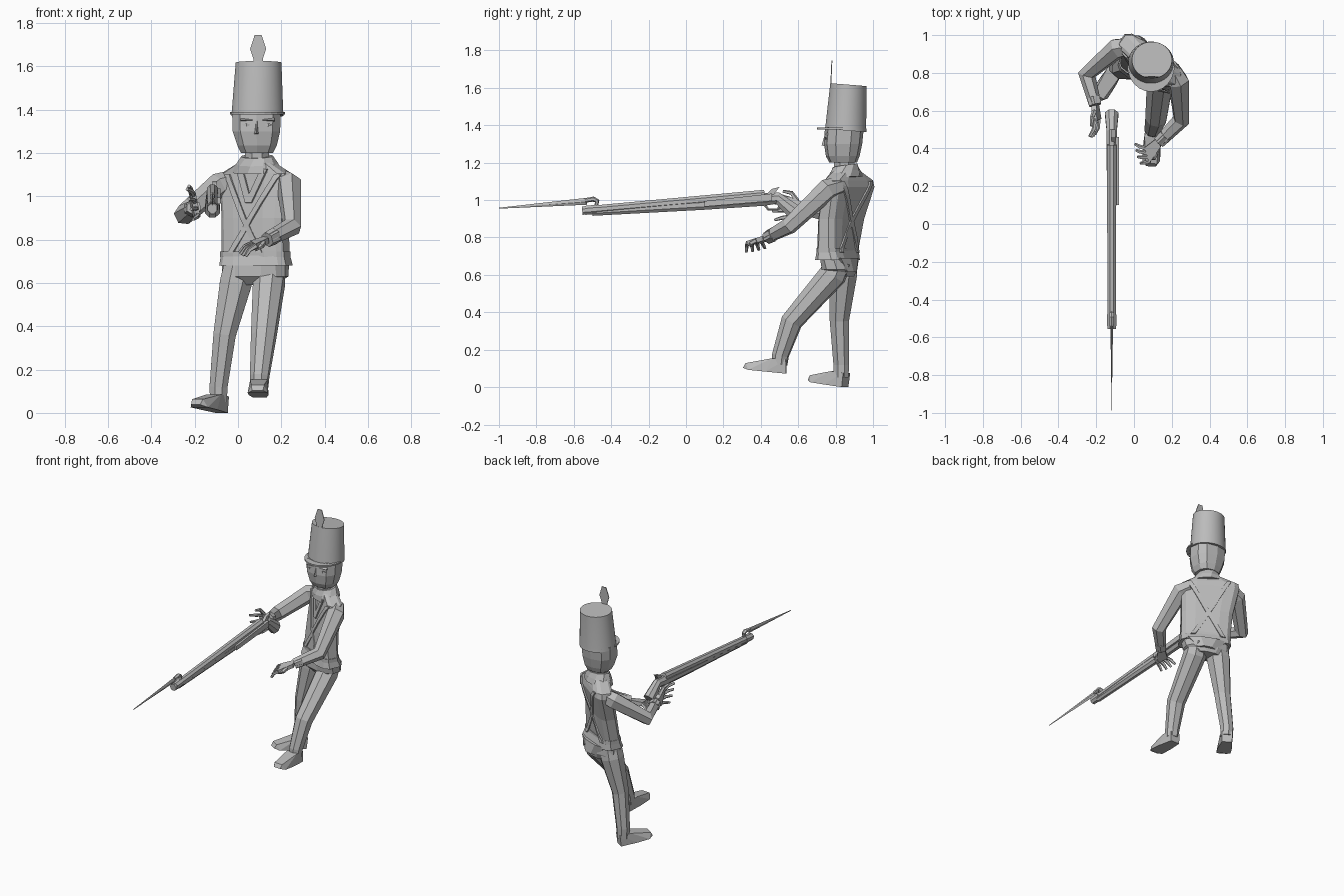
import bpy, bmesh, math
from mathutils import Vector as V
from mathutils.bvhtree import BVHTree

cube = bpy.data.objects.get("Cube")
if cube:
    bpy.data.objects.remove(cube)

grey = bpy.data.materials.new("plain grey")
grey.use_nodes = True
colour = (0.5, 0.5, 0.5, 1)
grey.diffuse_color = colour
grey.node_tree.nodes["Principled BSDF"].inputs["Base Color"].default_value = colour


def finish(name, bm):
    bmesh.ops.recalc_face_normals(bm, faces=bm.faces[:])
    me = bpy.data.meshes.new(name)
    bm.to_mesh(me)
    bm.free()
    me.materials.append(grey)
    ob = bpy.data.objects.new(name, me)
    bpy.context.collection.objects.link(ob)
    return ob


def thicken(ob, thick):
    m = ob.modifiers.new("thickness", 'SOLIDIFY')
    m.thickness, m.offset = thick, 0


def skin(name, rings):
    """Bridge rings of points and cap both ends."""
    bm = bmesh.new()
    loops = [[bm.verts.new(p) for p in r] for r in rings]
    n = len(loops[0])
    for a, b in zip(loops, loops[1:]):
        for i in range(n):
            j = (i + 1) % n
            bm.faces.new((a[i], a[j], b[j], b[i]))
    bm.faces.new(loops[0])
    bm.faces.new(loops[-1])
    return finish(name, bm)


def loft(name, rings, n=10, power=1.0):
    """Stack of ovals: x, y, z, half width, half depth, turn, forward slope."""
    out = []
    for x, y, z, rx, ry, turn, slope in rings:
        ring = []
        for i in range(n):
            a = math.tau * (i + 0.5) / n
            c, s = math.cos(a), math.sin(a)
            px = rx * math.copysign(abs(c) ** power, c)
            py = ry * math.copysign(abs(s) ** power, s)
            t = math.radians(turn)
            ring.append(V((x + px * math.cos(t) - py * math.sin(t),
                           y + px * math.sin(t) + py * math.cos(t), z + slope * py)))
        out.append(ring)
    return skin(name, out)


def tube(name, pts, radii, n=6, flat=1.0):
    """Tapered limb along a path, each ring turned with the path."""
    pts = [V(p) for p in pts]
    dirs = [(b - a).normalized() for a, b in zip(pts, pts[1:])]
    dirs.append(dirs[-1])
    q, prev, rings = dirs[0].to_track_quat('Z', 'Y'), dirs[0], []
    for i, (p, r) in enumerate(zip(pts, radii)):
        d = (dirs[i] + dirs[max(i - 1, 0)]).normalized()
        q = prev.rotation_difference(d) @ q
        prev = d
        rings.append([p + q @ V((r * flat * math.cos(a), r * math.sin(a), 0))
                      for a in (math.tau * (k + 0.5) / n for k in range(n))])
    return skin(name, rings)


def hull(name, pts):
    bm = bmesh.new()
    for p in pts:
        bm.verts.new(p)
    bmesh.ops.convex_hull(bm, input=bm.verts[:])
    return finish(name, bm)


def plate(name, pts, thick):
    """Flat polygon given thickness."""
    bm = bmesh.new()
    bm.faces.new([bm.verts.new(p) for p in pts])
    thicken(finish(name, bm), thick)


# Torso, twisted towards its right, with hips, belt and coat tail
torso = loft("jacket", [
    (.083, .81, .68, .172, .082, -24, 0), (.08, .812, .74, .165, .064, -28, 0),
    (.08, .83, .9, .17, .064, -34, 0), (.085, .87, 1.07, .192, .066, -36, 0),
    (.085, .87, 1.105, .185, .06, -36, 0), (.087, .855, 1.16, .075, .055, -30, 0)], 12, 0.55)
loft("waist_belt", [(.08, .811, z, .169, .069, -27, 0) for z in (.72, .745)], 12, 0.55)
loft("hips", [(.08, .835, .59, .09, .06, -14, 0), (.08, .82, .63, .155, .085, -16, 0),
              (.08, .815, .69, .16, .08, -20, 0)], 12, 0.8)
loft("coat_tail", [(.12, .87, .615, .07, .04, -18, 0), (.105, .86, .69, .14, .045, -22, 0)], 8)

# Crossed straps on chest and back, and coat edges below the collar
tree = BVHTree.FromPolygons([v.co for v in torso.data.vertices],
                            [p.vertices[:] for p in torso.data.polygons])
turn = math.radians(-33)
side, front = V((math.cos(turn), math.sin(turn), 0)), V((math.sin(turn), -math.cos(turn), 0))


def strip(name, out, u0, z0, u1, z1, half):
    """Band laid on the jacket between two heights."""
    bm, rows = bmesh.new(), []
    for k in range(17):
        t = k / 16
        row = []
        for w in (-half, half):
            o = V((.083, .84, z0 + (z1 - z0) * t)) + side * (u0 + (u1 - u0) * t + w)
            hit = tree.ray_cast(o + out, -out)[0] or o
            row.append(bm.verts.new(hit + out * .005))
        rows.append(row)
    for a, b in zip(rows, rows[1:]):
        bm.faces.new((a[0], a[1], b[1], b[0]))
    thicken(finish(name, bm), .01)


for label, s in (("left", 1), ("right", -1)):
    strip(label + "_chest_strap", front, s * .14, 1.1, s * -.075, .74, .015)
    strip(label + "_back_strap", -front, s * .13, 1.1, s * -.1, .72, .015)
    strip(label + "_lapel", front, s * .07, 1.125, 0, .97, .018)

# Collar
loft("collar", [(.085, .855, 1.115, .125, .085, -30, .15), (.087, .85, 1.15, .1, .08, -22, .15),
                (.087, .85, 1.185, .075, .068, -10, .15)], 10)

# Neck and head
loft("neck", [(.087, .85, 1.13, .06, .06, 0, 0), (.087, .845, 1.23, .06, .06, 0, 0)], 8)
loft("head", [(.088, .84, 1.2, .077, .074, 0, 0), (.088, .838, 1.235, .095, .09, 0, 0),
              (.085, .84, 1.3, .114, .102, 0, 0), (.085, .847, 1.39, .117, .104, 0, 0)], 10, 0.8)
hull("nose", [(.07, .75, 1.285), (.1, .75, 1.285), (.085, .725, 1.293), (.08, .75, 1.36), (.09, .745, 1.36)])
for label, x in (("right", .04), ("left", .14)):
    hull(label + "_brow", [(x + dx, y, z) for dx in (-.028, .028) for y, z in
         ((.76, 1.345), (.742, 1.352), (.76, 1.362))])
    hull(label + "_eye", [(x + dx, y, z) for dx, y, z in
         ((-.022, .75, 1.33), (.022, .75, 1.33), (0, .742, 1.337), (0, .742, 1.322), (0, .765, 1.33))])

# Tall hat with a front peak and a plume
hat = loft("hat", [(.09, .855, 1.372, .121, .111, 0, -.08), (.09, .855, 1.395, .119, .109, 0, -.08),
                   (.095, .868, 1.617, .106, .097, 0, -.08)], 32)
arc = [math.radians(a) for a in range(180, 361, 15)]
plate("hat_peak", [(.09 + .126 * math.cos(a), .84 + .14 * math.sin(a), 1.383) for a in arc], .01)
plate("plume", [(.093 + s * w, y, z) for s, seq in ((1, 1), (-1, -1)) for w, y, z in
      ((.02, .775, 1.6), (.022, .775, 1.635), (.037, .777, 1.68), (.016, .78, 1.745))[::seq]], .005)
for o in bpy.context.selected_objects:
    o.select_set(False)
hat.select_set(True)
bpy.context.view_layer.objects.active = hat
bpy.ops.object.shade_smooth_by_angle(angle=math.radians(35))

# Legs and shoes
tube("right_leg", [(.005, .84, .68), (-.01, .84, .6), (-.062, .82, .36), (-.09, .83, .12), (-.09, .83, .05)],
     (.075, .08, .056, .045, .042), 8)
tube("left_leg", [(.15, .82, .68), (.143, .785, .6), (.118, .565, .35), (.1, .505, .17), (.098, .5, .12)],
     (.07, .076, .06, .046, .043), 8)


def shoe(name, heel, toe, ankle):
    heel, toe, ankle = V(heel), V(toe), V(ankle)
    d = (toe - heel).normalized()
    s = d.cross(V((0, 0, 1))).normalized()
    pts = [toe - d * .015 + V((0, 0, .035)) + s * w for w in (-.03, .03)]
    for k in (-1, 1):
        pts += [heel + s * k * .033, heel + d * .11 + s * k * .046, toe - d * .03 + s * k * .047,
                toe + s * k * .025 + V((0, 0, .008)), ankle + s * k * .04 + d * .04, ankle + s * k * .035 - d * .035]
    hull(name, pts)


shoe("right_shoe", (-.075, .85, 0), (-.195, .665, .03), (-.09, .83, .08))
shoe("left_shoe", (.1, .535, .072), (.09, .305, .095), (.098, .5, .15))

# Arms with cuffs
tube("left_arm", [(.2, .82, 1.075), (.235, .755, 1.055), (.25, .55, .86), (.135, .435, .8)],
     (.05, .06, .046, .033), 6)
tube("right_arm", [(-.03, .94, 1.07), (-.09, .93, 1.05), (-.25, .79, .915), (-.205, .63, .95)],
     (.05, .058, .048, .033), 6)
tube("left_cuff", [(.17, .47, .818), (.135, .435, .8)], (.04, .037), 6)
tube("right_cuff", [(-.215, .67, .942), (-.205, .63, .95)], (.04, .037), 6)


def hand(name, wrist, palm, across, reach, thumb):
    """Flattened palm, four bent fingers and a thumb."""
    wrist, palm, across, reach = V(wrist), V(palm), V(across), V(reach)
    up = across.cross(palm - wrist).normalized() * .013
    hull(name + "_palm", [wrist + across * k * .6 + u for k in (-1, 1) for u in (up, -up)] +
         [palm + across * k + u for k in (-1, 1) for u in (up, -up)])
    for i in range(4):
        k = (i - 1.5) / 1.5
        base = palm + across * k * .8
        tip = reach * (1 - .12 * abs(k)) + across * k * .4
        tube(f"{name}_finger_{i + 1}", [base - reach * .1, base + tip * .55, base + tip + up * 1.3],
             (.012, .011, .008), 5)
    mid = wrist.lerp(palm, .4) + across * thumb * .7
    tube(name + "_thumb", [mid, mid + across * thumb * .7 + reach * .3, mid + across * thumb * .8 + reach * .8],
         (.014, .012, .008), 5)


hand("left_hand", (.135, .435, .8), (.07, .365, .775), (.012, -.042, -.008), (-.058, .004, -.03), 1)
hand("right_hand", (-.205, .63, .95), (-.197, .55, .96), (.012, .005, -.058), (-.008, -.09, .008), -1)

# Musket: stock, barrel, lock, guard and bayonet
gx = -.118
tube("musket_stock", [(gx, -.5, .938), (gx, .1, .976), (gx, .42, 1.003), (gx, .49, 1.01), (gx, .58, .935)],
     (.024, .03, .036, .034, .045), 8, 0.85)
tube("musket_barrel", [(gx, -.555, .943), (gx, .42, 1.03)], (.024, .027), 8)
hull("musket_lock", [(gx + x, y, z) for x in (.02, .038) for y, z in
                     ((.1, .965), (.1, .995), (.46, .995), (.46, 1.035))])
hull("musket_hammer", [(gx + x, y, z) for x in (0, .02) for y, z in
                       ((.43, 1.03), (.47, 1.03), (.5, 1.07), (.46, 1.06))])
tube("trigger_guard", [(gx, .42, .975), (gx, .44, .95), (gx, .49, .95), (gx, .51, .985)], [.007] * 4, 5)
tube("bayonet_socket", [(gx, -.54, .945), (gx, -.48, .95)], (.026, .027), 8)
tube("bayonet_arm", [(gx, -.48, .965), (gx, -.475, .995), (gx, -.495, 1.005), (gx, -.54, .998)],
     (.01, .013, .014, .012), 6)
hull("bayonet_blade", [(gx - .007, -.54, .99), (gx + .007, -.54, .99), (gx, -.53, 1.012), (gx, -.53, .975),
                       (gx, -1, .954), (gx, -1, .959)])
